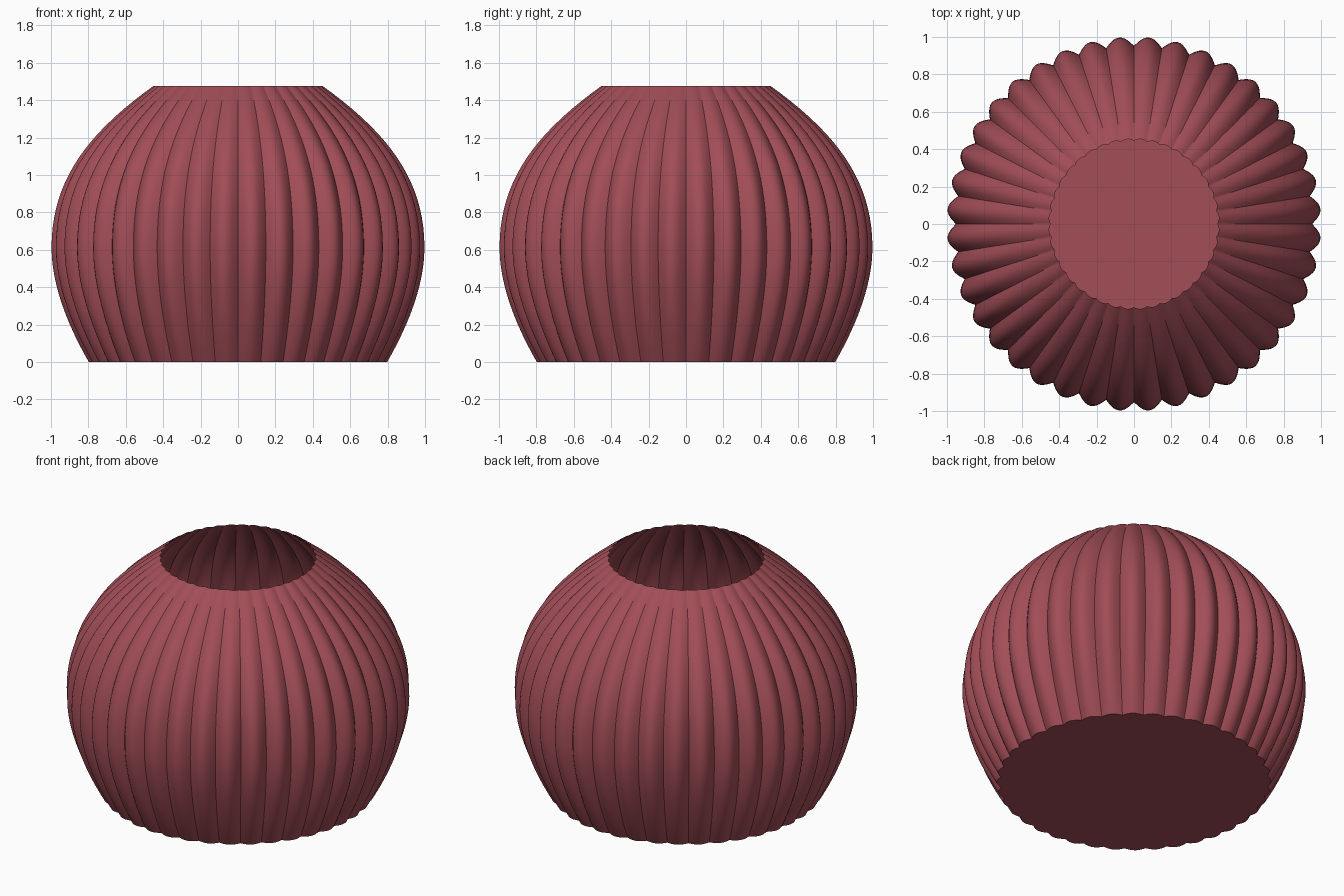
import bpy, bmesh, math
from mathutils import Vector
from mathutils.geometry import interpolate_bezier

if "Cube" in bpy.data.objects:
    bpy.data.objects.remove(bpy.data.objects["Cube"])

LOBES, SEG = 40, 10
N = LOBES * SEG

# Outer silhouette as (radius, height): two bezier spans meeting at the belly
lower = [(.80, 0), (.91, .19), (1, .41), (1, .61)]
upper = [(1, .61), (1, .97), (.81, 1.22), (.455, 1.475)]


def span(pts, n):
    return interpolate_bezier(*[Vector((r, 0, z)) for r, z in pts], n)


profile = span(lower, 13) + span(upper, 20)[1:]


def groove(z):
    # Flutes are deepest at the belly and fade to the rims
    if z < .61:
        return .022 + .026 * math.sin(z / .61 * math.pi / 2)
    return .010 + .038 * math.cos((z - .61) / .865 * math.pi / 2)


def ring(bm, radius, z, depth):
    verts = []
    for i in range(N):
        a = 2 * math.pi * i / N
        r = radius - depth * (1 - abs(math.sin(LOBES / 2 * a)))
        verts.append(bm.verts.new((r * math.cos(a), r * math.sin(a), z)))
    return verts


def bridge(bm, a, b):
    for i in range(N):
        j = (i + 1) % N
        bm.faces.new((a[i], a[j], b[j], b[i]))


def finish(bm, name):
    mesh = bpy.data.meshes.new(name)
    bm.to_mesh(mesh)
    bm.free()
    obj = bpy.data.objects.new(name, mesh)
    bpy.context.collection.objects.link(obj)
    mesh.materials.append(mat)
    bpy.ops.object.select_all(action='DESELECT')
    obj.select_set(True)
    bpy.context.view_layer.objects.active = obj
    bpy.ops.object.shade_smooth_by_angle(angle=math.radians(35))


mat = bpy.data.materials.new("dark_red")
mat.diffuse_color = (.36, .075, .095, 1)
mat.use_nodes = True
mat.node_tree.nodes["Principled BSDF"].inputs["Base Color"].default_value = mat.diffuse_color

# Fluted wall, open at the top
bm = bmesh.new()
rings = [ring(bm, p.x, p.z, groove(p.z)) for p in profile]
for a, b in zip(rings, rings[1:]):
    bridge(bm, a, b)
finish(bm, "fluted_wall")

# Flat floor closing the base
bm = bmesh.new()
edge = ring(bm, .80, 0, groove(0))
bm.faces.new(edge[::-1])
finish(bm, "floor")
